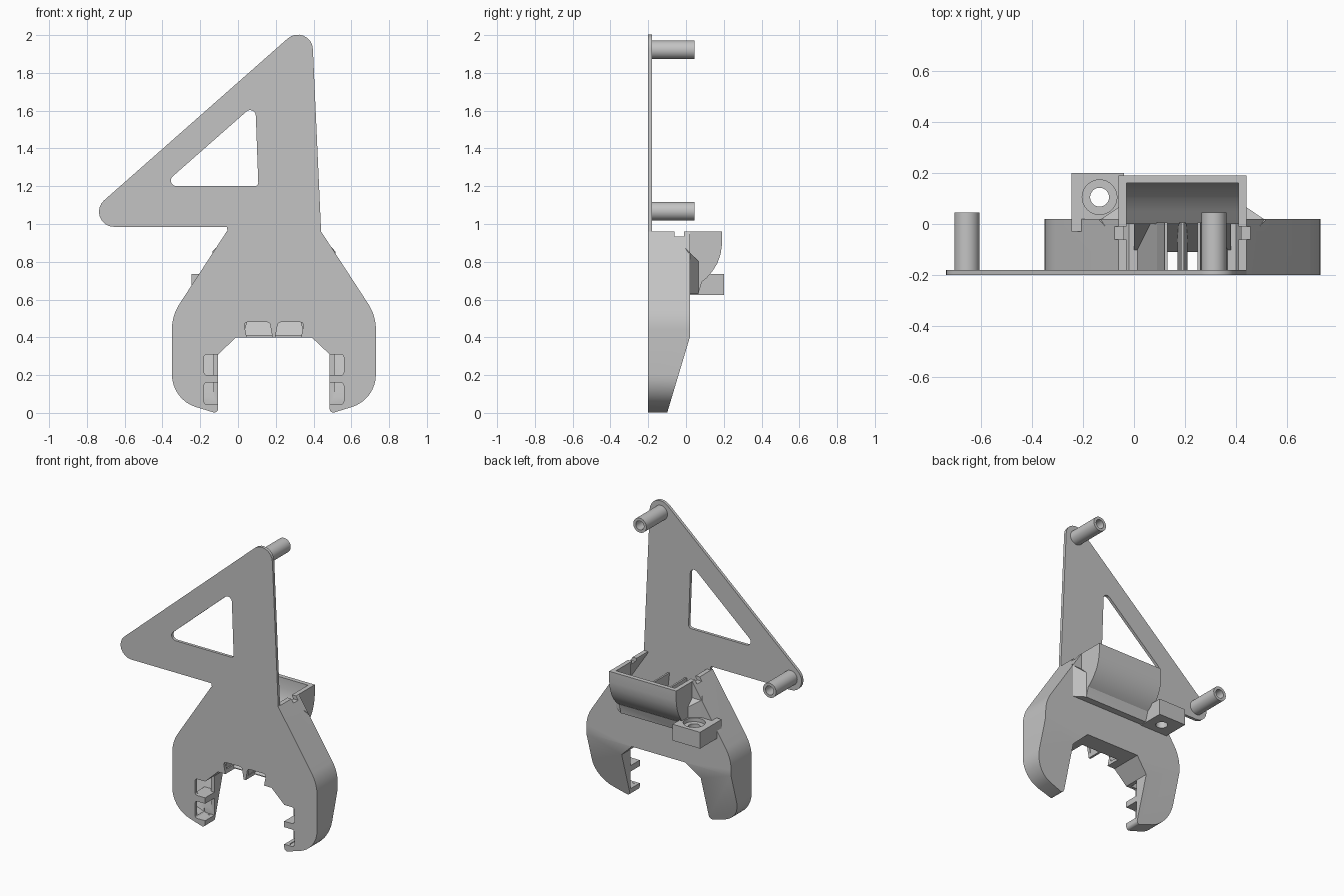
import bpy, bmesh, math
from mathutils import Vector

cube = bpy.data.objects.get("Cube")
if cube:
    bpy.data.objects.remove(cube, do_unlink=True)

SHADE = (0.55, 0.55, 0.55, 1)
grey = bpy.data.materials.new("plain grey")
grey.use_nodes = True
grey.diffuse_color = SHADE
grey.node_tree.nodes["Principled BSDF"].inputs["Base Color"].default_value = SHADE

CX = 0.19  # mirror line of the lower body


def fillet(points, steps=8):
    """Round each (u, v, radius) corner of a polygon."""
    out = []
    for i, (u, v, r) in enumerate(points):
        p = Vector((u, v))
        if r == 0:
            out.append(p)
            continue
        a = (Vector(points[i - 1][:2]) - p).normalized()
        b = (Vector(points[(i + 1) % len(points)][:2]) - p).normalized()
        half = a.angle(b) / 2
        centre = p + (a + b).normalized() * (r / math.sin(half))
        start = (p + a * (r / math.tan(half)) - centre).normalized()
        end = (p + b * (r / math.tan(half)) - centre).normalized()
        out += [centre + start.slerp(end, k / steps).normalized() * r for k in range(steps + 1)]
    return out


def flip(points):
    return [(2 * CX - p[0],) + tuple(p[1:]) for p in points]


def mirrored(half):
    return half + flip(half)[::-1]


def prism(name, points, axis, a, b, cut=None):
    """Extrude a 2D outline along an axis; cut = (point, normal) trims it."""
    place = {"x": lambda p, d: (d, p[0], p[1]),
             "y": lambda p, d: (p[0], d, p[1]),
             "z": lambda p, d: (p[0], p[1], d)}[axis]
    bm = bmesh.new()
    face = bm.faces.new([bm.verts.new(place(p, a)) for p in points])
    top = bmesh.ops.extrude_face_region(bm, geom=[face])["geom"]
    shift = Vector(place((0, 0), b - a))
    bmesh.ops.translate(bm, vec=shift, verts=[g for g in top if isinstance(g, bmesh.types.BMVert)])
    if cut:
        geom = bm.verts[:] + bm.edges[:] + bm.faces[:]
        res = bmesh.ops.bisect_plane(bm, geom=geom, plane_co=cut[0], plane_no=cut[1], clear_outer=True)
        edges = [g for g in res["geom_cut"] if isinstance(g, bmesh.types.BMEdge)]
        bmesh.ops.holes_fill(bm, edges=[e for e in edges if e.is_boundary])
    bmesh.ops.recalc_face_normals(bm, faces=bm.faces[:])
    mesh = bpy.data.meshes.new(name)
    bm.to_mesh(mesh)
    bm.free()
    mesh.materials.append(grey)
    obj = bpy.data.objects.new(name, mesh)
    bpy.context.collection.objects.link(obj)
    return obj


def box(name, x, y, z):
    return prism(name, [(x[0], y[0]), (x[1], y[0]), (x[1], y[1]), (x[0], y[1])], "z", *z)


def disc(name, u, v, r, axis, a, b, n=32):
    ring = [(u + r * math.cos(k * math.tau / n), v + r * math.sin(k * math.tau / n)) for k in range(n)]
    return prism(name, ring, axis, a, b)


def combine(base, other, operation):
    mod = base.modifiers.new("combine", "BOOLEAN")
    mod.operation, mod.solver, mod.object = operation, "EXACT", other
    bpy.context.view_layer.objects.active = base
    bpy.ops.object.modifier_apply(modifier=mod.name)
    bpy.data.objects.remove(other, do_unlink=True)


def smooth(obj):
    bpy.ops.object.select_all(action="DESELECT")
    obj.select_set(True)
    bpy.context.view_layer.objects.active = obj
    bpy.ops.object.shade_smooth_by_angle(angle=math.radians(28))


# Forked body with tapered legs
taper = Vector((0, 0.4, -0.12)).normalized()
outline = mirrored([(-0.06, 0.96, 0), (-0.35, 0.515, 0.25), (-0.35, 0.07, 0.18), (-0.105, -0.005, 0.02),
                    (-0.105, 0.31, 0), (-0.01, 0.4, 0)])
body = prism("forked_body", fillet(outline), "y", -0.2, 0.02, ((0, 0.02, 0.4), taper))

# Air inlet box with curved back
scoop = [(-0.19, 0.96), (0.19, 0.96), (0.19, 0.89), (0.183, 0.84), (0.165, 0.79), (0.14, 0.75),
         (0.11, 0.715), (0.085, 0.695), (0.065, 0.63), (-0.19, 0.63)]
combine(body, prism("inlet", scoop, "x", -0.06, 0.44), "UNION")

# Shoulder gussets on both sides of the inlet
gusset = [(0.42, -0.05), (0.455, -0.05), (0.515, 0.015), (0.44, 0.066), (0.42, 0.066)]
slope = ((0, 0.02, 0.85), Vector((0, 0.05, 0.05)))
for pts in (gusset, flip(gusset)):
    combine(body, prism("gusset", pts, "z", 0.63, 0.93, slope), "UNION")

# Screw tab
combine(body, box("tab", (-0.245, -0.04), (-0.03, 0.2), (0.625, 0.735)), "UNION")

# Triangular arm plate with window
arm = fillet([(-0.06, 0.985, 0), (-0.868, 0.985, 0.08), (0.389, 2.093, 0.08), (0.44, 0.96, 0),
              (0.42, 0.9, 0), (-0.04, 0.9, 0)])
plate = prism("arm_plate", arm, "y", -0.2, -0.18)
window = fillet([(-0.405, 1.2, 0.03), (0.108, 1.2, 0.02), (0.092, 1.637, 0.03)])
combine(plate, prism("window", window, "y", -0.3, 0), "DIFFERENCE")
combine(body, plate, "UNION")

# Hollow interior: leg ducts and inlet
duct = mirrored([(-0.03, 1.0), (-0.03, 0.95), (-0.285, 0.565), (-0.325, 0.45), (-0.325, 0.2),
                 (-0.23, 0.07), (-0.13, 0.04), (-0.13, 0.33), (-0.02, 0.425)])
combine(body, prism("duct", duct, "y", -0.18, 0, ((0, -0.005, 0.4), taper)), "DIFFERENCE")
throat = [(-0.18, 1.1), (0.16, 1.1), (0.16, 0.89), (0.14, 0.81), (0.1, 0.75), (0.05, 0.71),
          (-0.01, 0.66), (-0.18, 0.66)]
combine(body, prism("throat", throat, "x", -0.03, 0.41), "DIFFERENCE")
combine(body, box("rim_notch", (-0.1, 0.5), (-0.06, -0.01), (0.935, 1.1)), "DIFFERENCE")

# Outlet pockets, mirrored left and right
legs = [fillet([(-0.18, z0, 0.015), (-0.09, z0, 0), (-0.09, z1, 0), (-0.18, z1, 0.015)], 3)
        for z0, z1 in ((0.045, 0.16), (0.2, 0.31))]
centre = fillet([(0.05, 0.38, 0), (0.186, 0.38, 0), (0.168, 0.48, 0.015), (0.03, 0.48, 0.015)], 3)
for pts in legs + [centre]:
    for side in (pts, flip(pts)):
        combine(body, prism("pocket", side, "y", -0.3, -0.1), "DIFFERENCE")

# Screw hole and its counterbore
combine(body, disc("bore", -0.135, 0.105, 0.037, "z", 0.5, 0.9), "DIFFERENCE")
combine(body, disc("counterbore", -0.135, 0.105, 0.068, "z", 0.71, 0.9), "DIFFERENCE")
smooth(body)

# Guide vanes, shelves and outlet ramp inside the ducts
vane = [(0.12, 0.86), (0.132, 0.86), (0.11, 0.68), (0.03, 0.42), (0.012, 0.42), (0.09, 0.68)]
shelf = [(-0.2, 0.16), (-0.108, 0.16), (-0.108, 0.2), (-0.2, 0.2)]
for side, name in ((list, "right"), (flip, "left")):
    prism(name + "_vane", side(vane), "y", -0.185, 0.005)
    prism(name + "_shelf", side(shelf), "y", -0.185, -0.07)
prism("centre_vane", [(0.185, 0.8), (0.195, 0.8), (0.21, 0.49), (0.195, 0.41), (0.185, 0.41), (0.17, 0.49)],
      "y", -0.185, 0.005)
prism("outlet_ramp", [(0.005, 0.6), (-0.11, 0.41), (0.005, 0.41)], "x", 0.0, 0.38)

# Hollow standoff posts at the arm tips
for name, x, z in (("lower_post", -0.655, 1.068), ("upper_post", 0.313, 1.922)):
    post = disc(name, x, z, 0.049, "y", -0.185, 0.045)
    combine(post, disc("post_hole", x, z, 0.03, "y", -0.17, 0.1), "DIFFERENCE")
    smooth(post)
